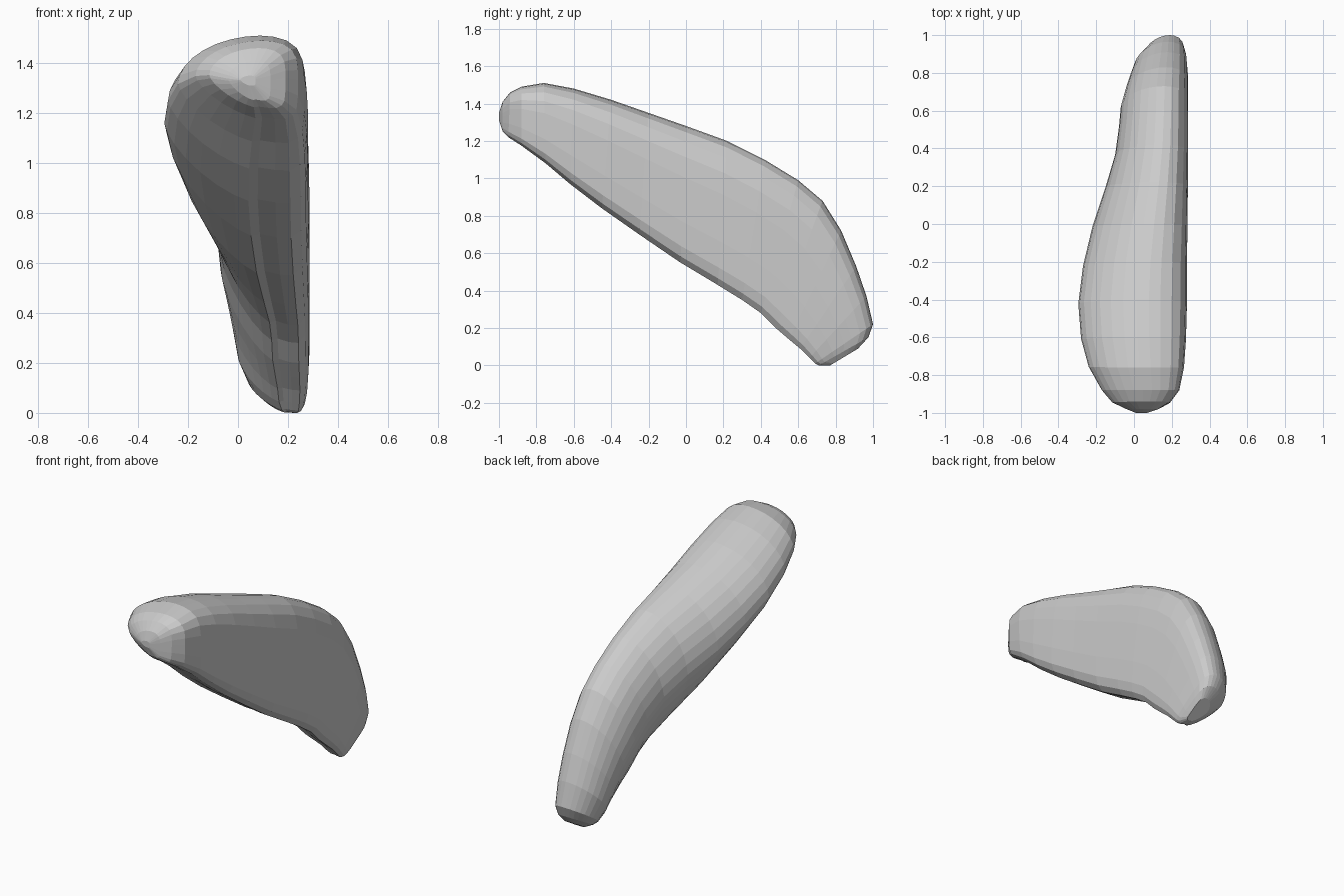
import bpy, bmesh, math
from mathutils import Vector

# Stations along the stone: upper y, z / lower y, z / left x, right x
STATIONS = [
    (-1.00, 1.35, -1.00, 1.31, 0.01, 0.07),
    (-.98, 1.41, -.98, 1.25, -.04, 0.13),
    (-0.94, 1.46, -0.95, 1.22, -.115, 0.19),
    (-0.88, 1.49, -0.88, 1.175, -.17, 0.24),
    (-0.76, 1.51, -0.75, 1.08, -.24, .265),
    (-0.60, 1.48, -0.62, 0.97, -.28, .275),
    (-0.40, 1.42, -0.45, 0.84, -.295, 0.28),
    (-0.20, 1.35, -0.25, 0.70, -.27, 0.28),
    (0.00, 1.28, -0.03, 0.55, -.22, .283),
    (0.22, 1.20, 0.17, 0.43, -.15, .285),
    (0.42, 1.10, 0.30, 0.35, -.10, .287),
    (0.60, 0.99, 0.40, 0.28, -.08, .287),
    (0.73, 0.88, 0.48, 0.20, -.07, .287),
    (0.83, 0.72, 0.55, 0.14, -.045, .287),
    (0.91, 0.53, 0.61, 0.09, -.02, .285),
    (0.965, 0.37, 0.66, 0.04, 0.00, 0.28),
    (1.00, 0.22, 0.69, 0.01, 0.04, 0.27),
    (0.975, 0.15, 0.71, 0.00, 0.08, 0.26),
    (0.92, .09, 0.77, 0.00, 0.14, 0.24),
]


def bulge(angle, power):
    """Point on a superellipse, raised so the bulge sits above the middle."""
    c, s = math.cos(angle), math.sin(angle)
    u = -abs(c) ** (2 / power)
    v = math.copysign(abs(s) ** (2 / power), s)
    return u, v + 0.1 * (1 - abs(v))


# D-shaped section: soft upper right edge, bulging left, flatter underside
section = [(1, 0), (1, .25), (.96, .55), (.83, .77), (.6, .91), (.3, .98)]
section += [bulge(math.pi / 2 * (1 + i / 8), 1.9) for i in range(9)]
section += [bulge(math.pi * (1 + i / 16), 1.42) for i in range(1, 8)]
section += [(0, -.95), (.35, -.99), (.65, -1), (.86, -.91), (.96, -.76), (1, -.4)]

bm = bmesh.new()
rings = []
for uy, uz, ly, lz, xl, xr in STATIONS:
    up, low = Vector((0, uy, uz)), Vector((0, ly, lz))
    mid, arm = (up + low) / 2, (up - low) / 2
    xc = xl + 0.65 * (xr - xl)
    ring = []
    for u, v in section:
        x = xc + u * ((xr - xc) if u > 0 else (xc - xl))
        ring.append(bm.verts.new(mid + arm * v + Vector((x, 0, 0))))
    rings.append(ring)

# Skin between the sections, then close both ends
n = len(section)
for a, b in zip(rings, rings[1:]):
    for i in range(n):
        j = (i + 1) % n
        bm.faces.new((a[i], a[j], b[j], b[i]))
bm.faces.new(rings[0])
bm.faces.new(rings[-1])
bmesh.ops.recalc_face_normals(bm, faces=bm.faces)

mesh = bpy.data.meshes.new("stone")
bm.to_mesh(mesh)
bm.free()
bpy.context.collection.objects.link(bpy.data.objects.new("stone", mesh))
